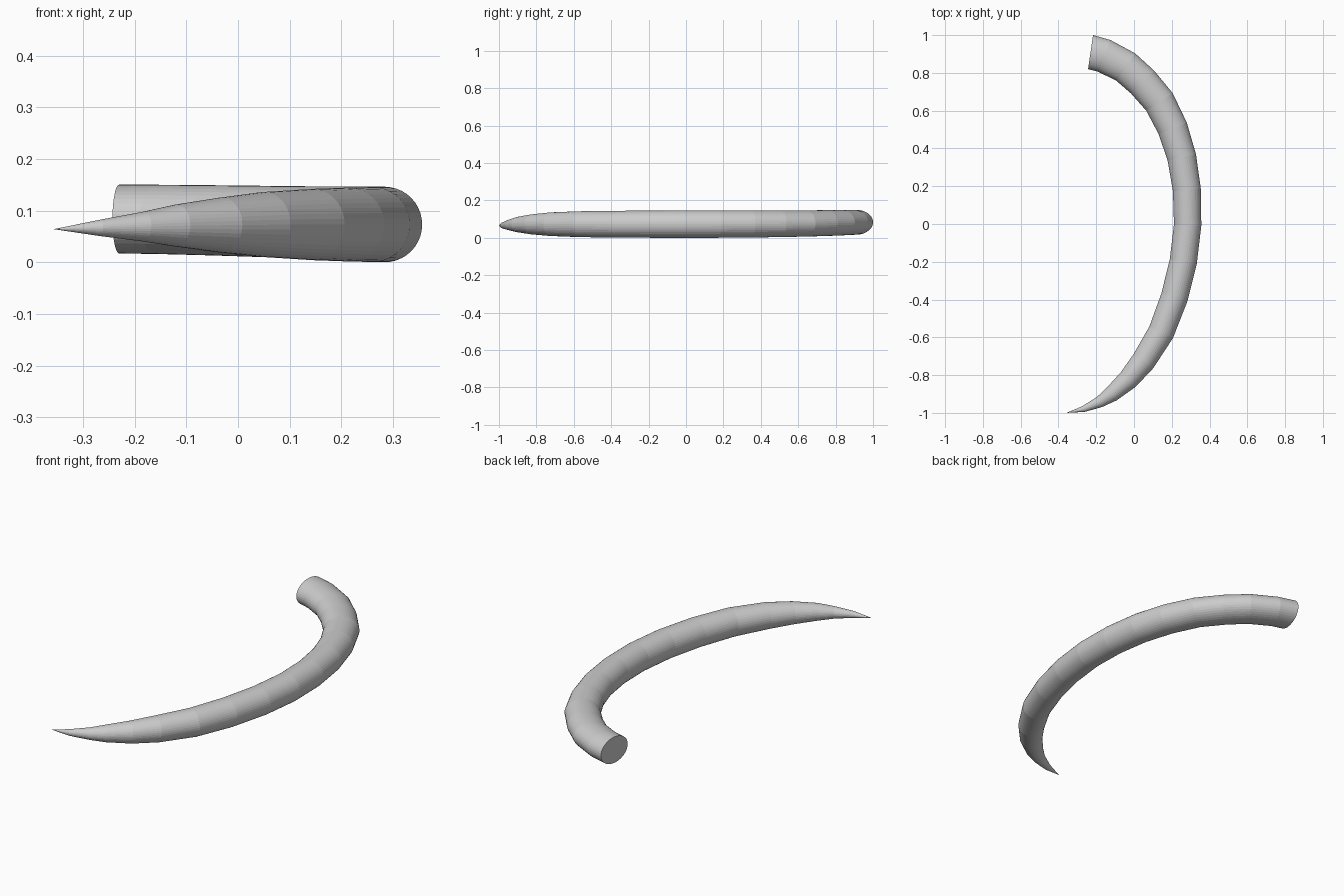
import bpy, bmesh
from math import cos, sin, tau
from mathutils import Vector

SIDES = 40

# Stations along the horn: centre x, y, z, width in plan, height
stations = [
    (-0.230, 0.910, 0.0835, 0.182, 0.133), (-0.157, 0.890, 0.083, 0.180, 0.134),
    (-0.044, 0.831, 0.081, 0.176, 0.136), (0.045, 0.752, 0.079, 0.172, 0.138),
    (0.135, 0.646, 0.077, 0.168, 0.140), (0.205, 0.506, 0.0755, 0.161, 0.143),
    (0.253, 0.353, 0.0745, 0.154, 0.145), (0.280, 0.180, 0.0735, 0.148, 0.146),
    (0.284, -0.005, 0.073, 0.145, 0.146), (0.261, -0.198, 0.073, 0.145, 0.145),
    (0.214, -0.388, 0.073, 0.144, 0.143), (0.144, -0.573, 0.073, 0.139, 0.138),
    (0.050, -0.726, 0.073, 0.128, 0.126), (-0.031, -0.824, 0.072, 0.110, 0.107),
    (-0.118, -0.900, 0.071, 0.085, 0.082), (-0.182, -0.942, 0.069, 0.060, 0.058),
    (-0.266, -0.979, 0.0665, 0.033, 0.032),
]
tip_point = Vector((-0.357, -1.0, 0.064))

centres = [Vector(s[:3]) for s in stations] + [tip_point]
bm = bmesh.new()
rings = []

# Elliptical rings set square to the curve
for i, (x, y, z, w, h) in enumerate(stations):
    if i == 0:
        t = Vector((0.99, -0.143, 0))
    else:
        a = (centres[i] - centres[i - 1]).normalized()
        b = (centres[i + 1] - centres[i]).normalized()
        t = a + b
    side = Vector((t.y, -t.x, 0)).normalized()
    rings.append([bm.verts.new(centres[i] + side * (w / 2 * cos(tau * k / SIDES))
                               + Vector((0, 0, h / 2 * sin(tau * k / SIDES))))
                  for k in range(SIDES)])

# Curved wall, pointed tip and flat base cap
for r, s in zip(rings, rings[1:]):
    for k in range(SIDES):
        n = (k + 1) % SIDES
        bm.faces.new((r[k], r[n], s[n], s[k]))
tip = bm.verts.new(tip_point)
for k in range(SIDES):
    bm.faces.new((rings[-1][k], rings[-1][(k + 1) % SIDES], tip))
bm.faces.new(rings[0])
bmesh.ops.recalc_face_normals(bm, faces=bm.faces[:])

mesh = bpy.data.meshes.new("curved_horn")
bm.to_mesh(mesh)
bm.free()
horn = bpy.data.objects.new("curved_horn", mesh)
bpy.context.collection.objects.link(horn)
